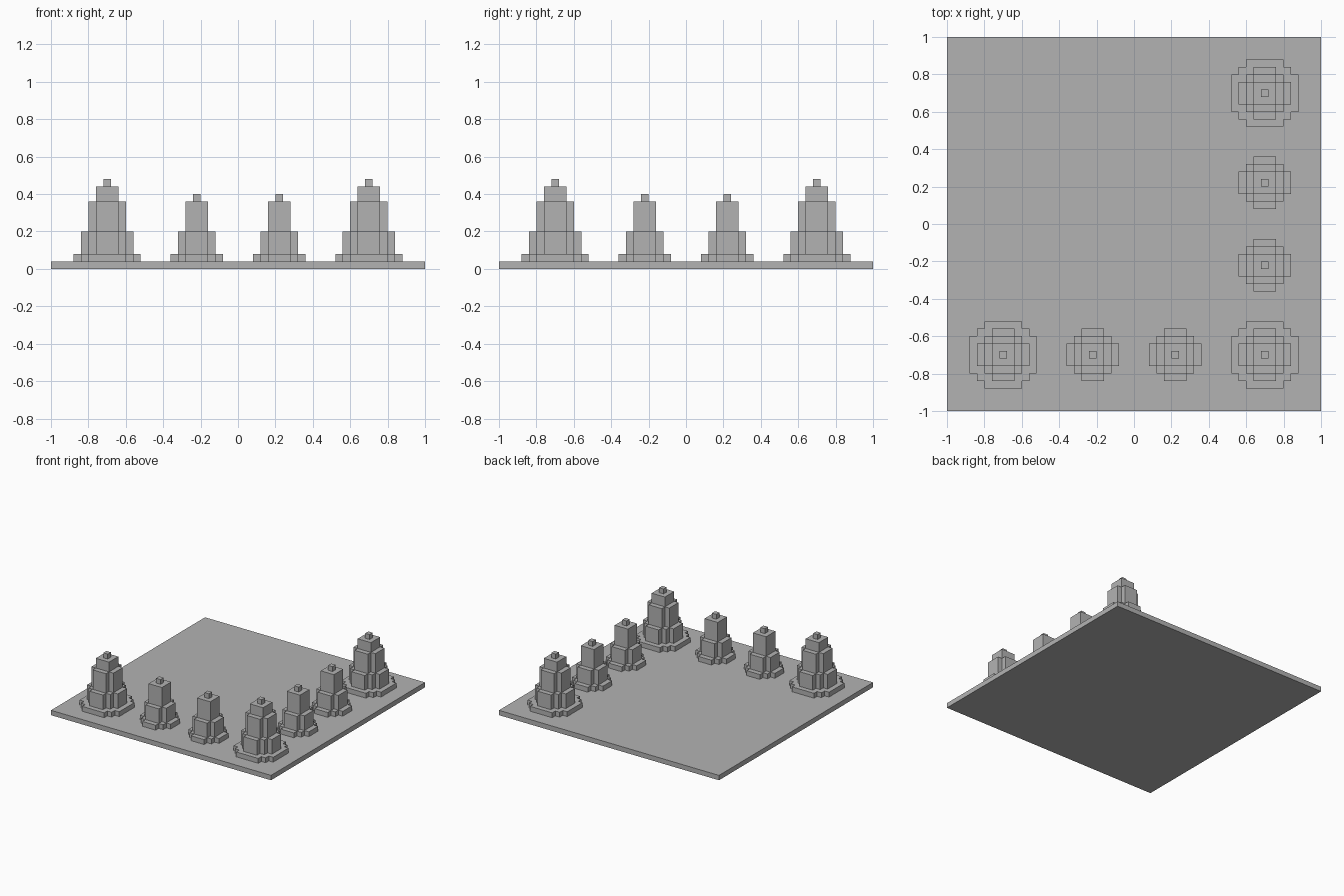
import bpy, bmesh
from mathutils import Vector

if "Cube" in bpy.data.objects:
    bpy.data.objects.remove(bpy.data.objects["Cube"])

grey = bpy.data.materials.new("stone_grey")
grey.diffuse_color = (0.45, 0.45, 0.45, 1)
grey.use_nodes = True
grey.node_tree.nodes["Principled BSDF"].inputs["Base Color"].default_value = grey.diffuse_color


def stepped_outline(steps):
    """Fourfold stepped plan from the outer corners of one quadrant."""
    quad = []
    for i, p in enumerate(steps):
        if i:
            quad.append((p[0], steps[i - 1][1]))  # inner corner
            if quad[-1] == p:
                quad.pop()
        quad.append(p)
    pts = []
    for _ in range(4):
        pts += quad
        quad = [(-y, x) for x, y in quad]
    return pts


def add_layer(bm, steps, z0, z1):
    """Straight prism over a stepped plan."""
    face = bm.faces.new([bm.verts.new((x, y, z0)) for x, y in stepped_outline(steps)])
    top = bmesh.ops.extrude_face_region(bm, geom=[face], use_keep_orig=True)["geom"]
    for v in top:
        if isinstance(v, bmesh.types.BMVert):
            v.co += Vector((0, 0, z1 - z0))


def make_mesh(name, layers):
    bm = bmesh.new()
    for layer in layers:
        add_layer(bm, *layer)
    bmesh.ops.recalc_face_normals(bm, faces=bm.faces)
    me = bpy.data.meshes.new(name)
    bm.to_mesh(me)
    bm.free()
    me.materials.append(grey)
    return me


def place(name, me, x=0, y=0):
    ob = bpy.data.objects.new(name, me)
    ob.location = (x, y, 0)
    bpy.context.collection.objects.link(ob)


# square base plate
place("base_plate", make_mesh("base_plate", [([(1, 1)], 0, 0.04)]))

# large tower: round foot, stepped body, cross shaft, cap, finial
large = make_mesh("large_tower", [
    ([(.18, .10), (.14, .14), (.10, .18)], 0.04, 0.08),
    ([(.14, .06), (.10, .10), (.06, .14)], 0.08, 0.20),
    ([(.10, .06), (.06, .10)], 0.20, 0.36),
    ([(.06, .06)], 0.36, 0.44),
    ([(.02, .02)], 0.44, 0.48)])

# small tower: foot, cross body, square shaft, finial
small = make_mesh("small_tower", [
    ([(.14, .06), (.10, .10), (.06, .14)], 0.04, 0.08),
    ([(.10, .06), (.06, .10)], 0.08, 0.20),
    ([(.06, .06)], 0.20, 0.36),
    ([(.02, .02)], 0.36, 0.40)])

# towers along the front and right edges
for x, y in [(-.7, -.7), (.7, -.7), (.7, .7)]:
    place("large_tower", large, x, y)
for t in (-.22, .22):
    place("small_tower_front", small, t, -.7)
    place("small_tower_right", small, .7, t)
